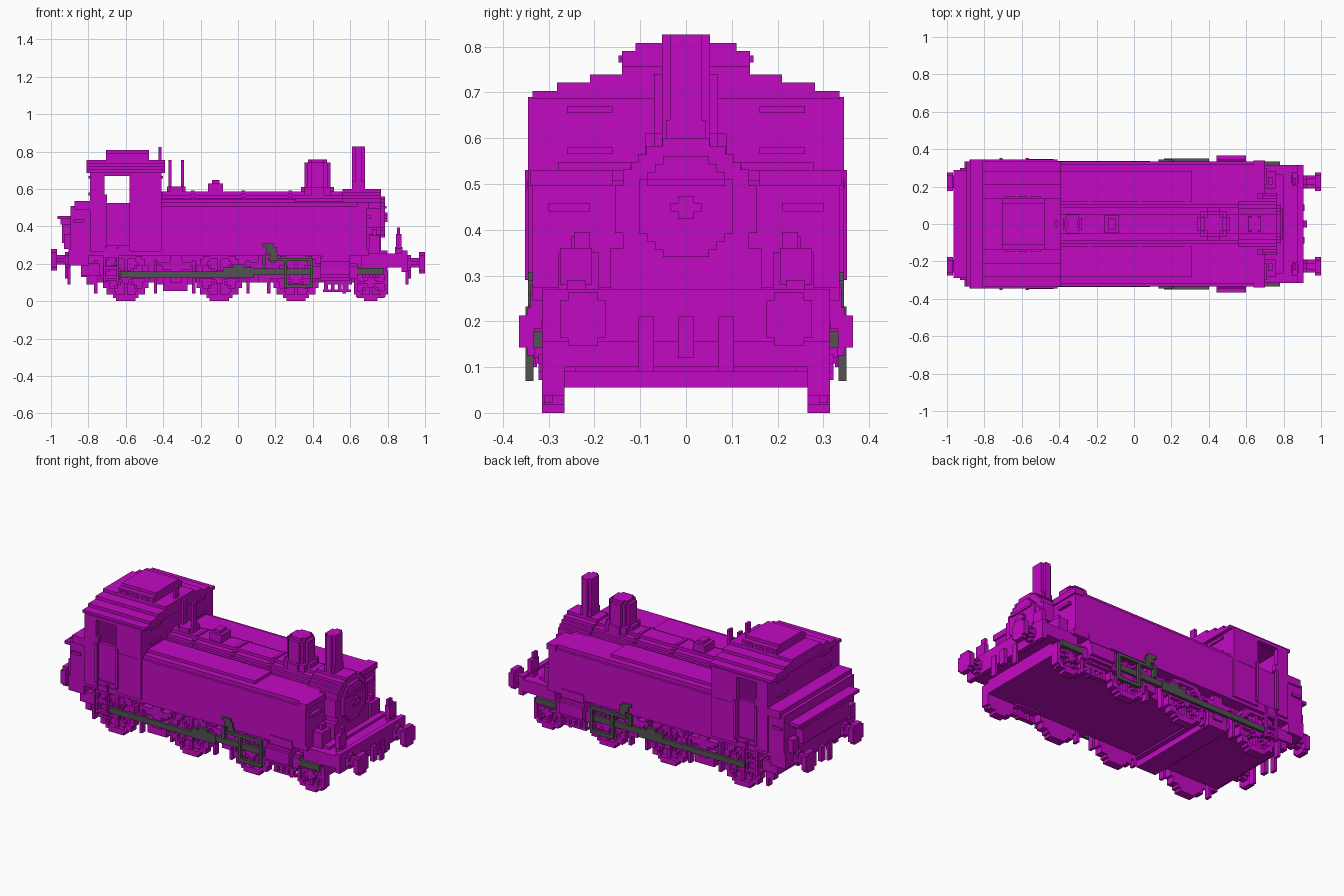
import bpy, bmesh, math

if "Cube" in bpy.data.objects:
    bpy.data.objects.remove(bpy.data.objects["Cube"], do_unlink=True)

V = 0.0175  # block size of the stepped style


def material(name, rgb):
    m = bpy.data.materials.new(name)
    m.use_nodes = True
    m.diffuse_color = (*rgb, 1)
    m.node_tree.nodes["Principled BSDF"].inputs["Base Color"].default_value = (*rgb, 1)
    return m


MAGENTA = material("magenta", (0.55, 0.003, 0.55))
GREY = material("dark grey", (0.085, 0.085, 0.085))


def box(x0, x1, y0, y1, z0, z1):
    """Block given by its limits along each axis."""
    def add(bm):
        vs = bmesh.ops.create_cube(bm, size=1)["verts"]
        for v in vs:
            v.co.x = x1 if v.co.x > 0 else x0
            v.co.y = y1 if v.co.y > 0 else y0
            v.co.z = z1 if v.co.z > 0 else z0
    return add


def round_levels(r):
    """Rows (half width, bottom, top) of a stepped circle."""
    n = max(2, round(2 * r / V))
    h = 2 * r / n
    rows = []
    for i in range(n):
        mid = -r + (i + 0.5) * h
        hw = max(V / 2, round(math.sqrt(max(0, r * r - mid * mid)) / h) * h)
        rows.append((hw, -r + i * h, -r + (i + 1) * h))
    return rows


def extrude(levels, axis, a, b, c=(0, 0)):
    """Stepped symmetric outline swept along an axis from a to b."""
    right = [p for hw, lo, hi in levels for p in ((hw, lo), (hw, hi))]
    pts = right + [(-u, w) for u, w in reversed(right)]
    clean = [p for i, p in enumerate(pts) if math.dist(p, pts[i - 1]) > 1e-6]

    def add(bm):
        def place(u, w, t):
            u, w = u + c[0], w + c[1]
            return {"x": (t, u, w), "y": (u, t, w), "z": (u, w, t)}[axis]
        ends = [[bm.verts.new(place(u, w, t)) for u, w in clean] for t in (a, b)]
        bm.faces.new(ends[0])
        bm.faces.new(ends[1])
        for i in range(len(clean)):
            bm.faces.new((ends[0][i - 1], ends[0][i], ends[1][i], ends[1][i - 1]))
    return add


def disc(axis, r, a, b, c):
    return extrude(round_levels(r), axis, a, b, c)


def part(name, pieces, mat=MAGENTA, mirror=False):
    bm = bmesh.new()
    for add in pieces:
        add(bm)
    bmesh.ops.recalc_face_normals(bm, faces=bm.faces)
    me = bpy.data.meshes.new(name)
    bm.to_mesh(me)
    bm.free()
    me.materials.append(mat)
    ob = bpy.data.objects.new(name, me)
    bpy.context.collection.objects.link(ob)
    if mirror:
        m = ob.modifiers.new("Mirror", "MIRROR")
        m.use_axis = (False, True, False)
        m.use_mirror_merge = False
    return ob


# Chassis
part("chassis", [
    box(-0.80, 0.80, -0.265, 0.265, 0.10, 0.27),
    box(-0.40, -0.27, -0.30, 0.30, 0.055, 0.14),
    box(-0.44, -0.24, -0.28, 0.28, 0.09, 0.14)])
part("running_plate", [box(-0.89, 0.70, -0.335, 0.335, 0.245, 0.275)])
part("front_platform", [box(0.66, 0.89, -0.315, 0.315, 0.18, 0.255),
                        box(0.875, 0.905, -0.315, 0.315, 0.155, 0.27)])
part("rear_beam", [box(-0.905, -0.80, -0.335, 0.335, 0.19, 0.28),
                   box(-0.84, -0.80, -0.30, 0.30, 0.13, 0.20)])
part("axle_springs", [box(x - w, x + w, 0.265, 0.31, z0, z1)
                      for x in (-0.33, 0.14)
                      for w, z0, z1 in ((0.10, 0.19, 0.21), (0.075, 0.17, 0.19),
                                        (0.03, 0.10, 0.25))], mirror=True)

# Wheels with rim, hub and spokes
def wheel(name, x, r, spoked=True):
    pieces = [disc("y", r, 0.265, 0.29, (x, r))]
    inner = r - 0.028
    for hw, lo, hi in round_levels(r):
        mid = (lo + hi) / 2
        iw = round(math.sqrt(max(0, inner ** 2 - mid ** 2)) / V) * V
        for s in (-1, 1):
            a, b = sorted((s * iw, s * hw))
            if b - a > 0.001:
                pieces.append(box(x + a, x + b, 0.29, 0.315, r + lo, r + hi))
    pieces.append(disc("y", r * 0.28, 0.29, 0.322, (x, r)))
    if spoked:
        pieces.append(box(x - V / 2, x + V / 2, 0.29, 0.31, 0.02, 2 * r - 0.02))
        pieces.append(box(x - r + 0.02, x + r - 0.02, 0.29, 0.31, r - V / 2, r + V / 2))
        for k in (2, 3, 4):
            for sx in (-1, 1):
                for sz in (-1, 1):
                    cx, cz, h = x + sx * k * V, r + sz * k * V, V / 2
                    pieces.append(box(cx - h, cx + h, 0.29, 0.31, cz - h, cz + h))
    part(name, pieces, mirror=True)


for i, x in enumerate((-0.60, -0.10, 0.31)):
    wheel(f"driving_wheel_{i + 1}", x, 0.13)
wheel("leading_wheel", 0.71, 0.10)

# Brake hangers
part("brake_hangers", [box(x, x + V, 0.27, 0.305, 0.04, 0.22)
                       for x in (-0.77, -0.45, -0.245, 0.045, 0.155, 0.56)], mirror=True)

# Cylinders and front gear
part("steam_cylinders", [
    disc("x", 0.07, 0.44, 0.60, (0.295, 0.178)),
    disc("x", 0.04, 0.40, 0.64, (0.30, 0.16)),
    box(0.45, 0.60, 0.20, 0.34, 0.20, 0.28),
    box(0.46, 0.61, 0.24, 0.31, 0.09, 0.13)], mirror=True)
part("cylinder_drains", [box(x, x + 0.02, 0.28, 0.31, 0.055, 0.10)
                         for x in (0.46, 0.497, 0.534, 0.571)]
     + [box(0.455, 0.605, 0.28, 0.31, 0.05, 0.062)], mirror=True)
part("cylinder_rods", [box(0.64, 0.78, 0.315, 0.333, 0.142, 0.178)], GREY, True)

# Valve gear
part("coupling_rod", [box(-0.63, 0.085, 0.322, 0.338, 0.125, 0.158),
                      box(-0.08, 0.085, 0.322, 0.338, 0.155, 0.18),
                      box(-0.03, 0.03, 0.322, 0.338, 0.18, 0.197)], GREY, True)
part("piston_rod", [box(0.085, 0.41, 0.318, 0.335, 0.14, 0.175)], GREY, True)
part("slide_frame", [box(0.16, 0.40, 0.333, 0.35, 0.215, 0.232),
                     box(0.245, 0.262, 0.333, 0.35, 0.075, 0.215),
                     box(0.385, 0.402, 0.333, 0.35, 0.075, 0.232),
                     box(0.245, 0.402, 0.333, 0.35, 0.07, 0.09)], GREY, True)
part("valve_link", [box(0.13, 0.19, 0.325, 0.345, 0.29, 0.308),
                    box(0.15, 0.205, 0.325, 0.345, 0.255, 0.29),
                    box(0.17, 0.21, 0.325, 0.345, 0.22, 0.26),
                    box(0.13, 0.15, 0.325, 0.345, 0.175, 0.25)], GREY, True)

# Boiler and smokebox
part("boiler", [disc("x", 0.14, -0.42, 0.72, (0, 0.445)),
                box(-0.42, 0.68, -0.14, 0.14, 0.25, 0.45)])
part("boiler_bands", [disc("x", 0.147, x, x + V, (0, 0.445))
                      for x in (-0.25, 0.02, 0.27, 0.56)])
part("smokebox", [disc("x", 0.155, 0.56, 0.765, (0, 0.445)),
                  disc("x", 0.11, 0.765, 0.785, (0, 0.45)),
                  box(0.62, 0.765, -0.165, 0.165, 0.25, 0.36)])
part("smokebox_door_fittings", [box(0.785, 0.80, -0.035, 0.035, 0.44, 0.457),
                                box(0.785, 0.80, -V, V, 0.423, 0.474),
                                box(0.785, 0.793, -0.085, 0.085, 0.495, 0.51)])

# Side tanks with a stepped top
part("side_tanks", [box(-0.41, 0.69, 0.12, 0.335, 0.265, 0.508),
                    box(-0.41, 0.66, 0.12, 0.32, 0.508, 0.53),
                    box(-0.41, 0.31, 0.12, 0.28, 0.53, 0.547)], mirror=True)
part("tank_trim", [box(-0.58, -0.43, 0.335, 0.347, 0.49, 0.507),
                   box(0.64, 0.70, 0.16, 0.34, 0.495, 0.53),
                   box(0.69, 0.71, 0.21, 0.30, 0.44, 0.458)], mirror=True)

# Boiler top fittings
part("steam_dome", [disc("z", 0.088, 0.56, 0.61, (0.425, 0)),
                    disc("z", 0.07, 0.61, 0.74, (0.425, 0)),
                    disc("z", 0.052, 0.74, 0.757, (0.425, 0))])
part("chimney", [box(0.58, 0.71, -0.052, 0.052, 0.58, 0.60),
                 disc("z", 0.044, 0.60, 0.64, (0.645, 0)),
                 box(0.61, 0.68, -0.035, 0.035, 0.60, 0.826),
                 box(0.628, 0.662, -0.052, 0.052, 0.60, 0.826)])
part("sand_box", [box(-0.16, -0.08, -0.045, 0.045, 0.57, 0.63),
                  box(-0.14, -0.10, -0.03, 0.03, 0.63, 0.647)])
part("safety_valves", [disc("z", 0.05, 0.57, 0.612, (-0.33, 0)),
                       box(-0.372, -0.355, -0.0175, 0.0175, 0.60, 0.755),
                       box(-0.305, -0.288, -0.0175, 0.0175, 0.60, 0.755)])
part("whistle", [box(-0.425, -0.408, -0.0175, 0.0175, 0.74, 0.825)])

# Cab
part("cab_sides", [box(-0.58, -0.41, 0.315, 0.345, 0.265, 0.69),
                   box(-0.79, -0.715, 0.315, 0.345, 0.265, 0.69),
                   box(-0.72, -0.57, 0.315, 0.345, 0.67, 0.69),
                   box(-0.72, -0.70, 0.315, 0.345, 0.53, 0.57),
                   box(-0.72, -0.58, 0.30, 0.32, 0.265, 0.525)], mirror=True)
part("cab_end_walls", [box(x, x + 0.03, -0.33, 0.33, 0.265, 0.70) for x in (-0.79, -0.44)])
part("cab_floor", [box(-0.79, -0.41, -0.33, 0.33, 0.265, 0.30)])
part("cab_window_frames", [box(x, x + 0.012, y, y + 0.10, z, z + 0.015)
                           for x in (-0.80, -0.412) for y in (0.16,)
                           for z in (0.565, 0.655)], mirror=True)
part("cab_roof", [extrude([(0.335, 0.685, 0.703), (0.282, 0.703, 0.721),
                           (0.21, 0.721, 0.739), (0.14, 0.739, 0.756)],
                          "x", -0.81, -0.39)])
part("roof_hatch", [extrude([(0.14, 0.75, 0.79), (0.11, 0.79, 0.808)], "x", -0.705, -0.475)])
part("hatch_slots", [box(x, x + 0.05, 0.14, 0.147, 0.765, 0.78)
                     for x in (-0.69, -0.62, -0.55)], mirror=True)
part("door_handrails", [box(x, x + V, 0.335, 0.352, 0.29, 0.53)
                        for x in (-0.72, -0.58)], mirror=True)
part("cab_ladder", [box(x, x + 0.012, 0.325, 0.342, 0.10, 0.29) for x in (-0.72, -0.65)]
     + [box(-0.72, -0.64, 0.32, 0.342, z, z + 0.014) for z in (0.11, 0.17, 0.23)], mirror=True)
part("cab_steps", [box(-0.84, -0.74, 0.27, 0.32, 0.135, 0.20),
                   box(-0.81, -0.77, 0.27, 0.31, 0.09, 0.14)], mirror=True)

# Coal bunker
part("coal_bunker", [box(-0.895, -0.78, -0.335, 0.335, 0.265, 0.51),
                     box(-0.875, -0.78, -0.345, 0.345, 0.49, 0.535),
                     box(-0.88, -0.82, -0.346, 0.346, 0.42, 0.437)])
part("bunker_rear_locker", [box(-0.94, -0.89, -0.22, 0.22, 0.31, 0.42),
                            box(-0.965, -0.89, -0.29, 0.29, 0.438, 0.456),
                            box(-0.95, -0.89, -0.25, 0.25, 0.41, 0.44)])

# Buffers, hooks, hoses and lamps at both ends
for end, s, z in (("front", 1, 0.205), ("rear", -1, 0.222)):
    def along(a, b):
        return sorted((s * a, s * b))
    part(f"{end}_buffers", [disc("x", 0.058, *along(0.968, 1.0), (0.225, z)),
                            disc("x", 0.026, *along(0.90, 0.97), (0.225, z)),
                            disc("x", 0.042, *along(0.90, 0.925), (0.225, z))], mirror=True)
    part(f"{end}_coupling", [box(*along(0.90, 0.925), -0.018, 0.018, 0.12, 0.21)])
    part(f"{end}_brake_hoses", [box(*along(0.895, 0.912), 0.07, 0.105, 0.09, 0.21)],
         mirror=True)
part("front_lamps", [box(0.845, 0.875, 0.205, 0.275, 0.28, 0.36),
                     box(0.85, 0.867, 0.21, 0.245, 0.36, 0.395),
                     box(0.84, 0.88, 0.22, 0.26, 0.25, 0.29)], mirror=True)
part("rear_lamps", [box(-0.93, -0.89, 0.245, 0.30, 0.28, 0.36)], mirror=True)
part("platform_boxes", [box(0.70, 0.76, 0.19, 0.28, 0.25, 0.35),
                        box(0.72, 0.74, 0.21, 0.25, 0.35, 0.385)], mirror=True)
